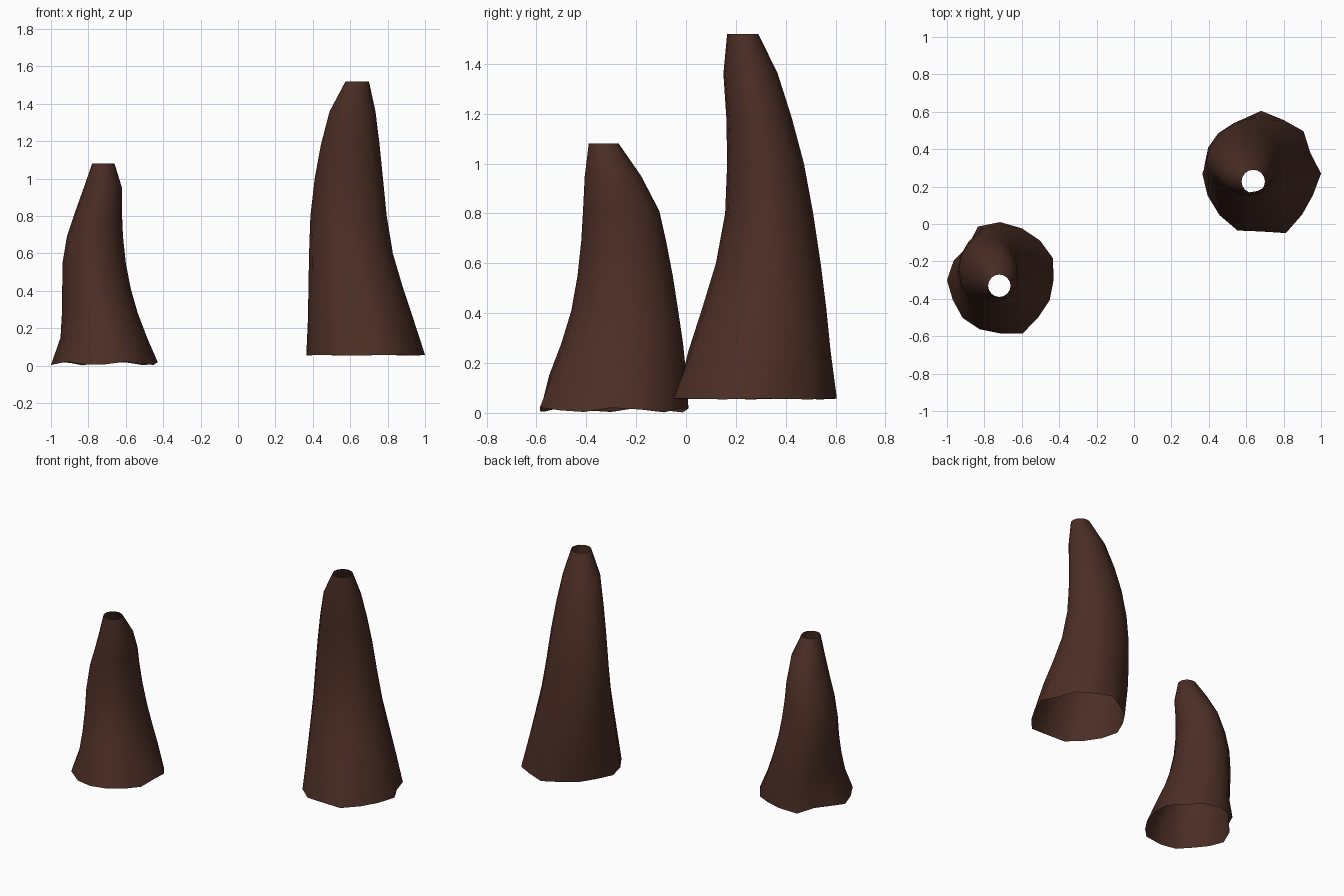
import bpy, bmesh, math

old = bpy.data.objects.get("Cube")
if old:
    bpy.data.objects.remove(old, do_unlink=True)

# Single dark brown material
brown = bpy.data.materials.new("dark brown")
brown.use_nodes = True
colour = (0.07, 0.027, 0.018, 1)
brown.diffuse_color = colour
brown.node_tree.nodes["Principled BSDF"].inputs["Base Color"].default_value = colour


def hollow_horn(name, centre, base_radii, rings, waviness):
    """Loft an open tube: ragged base outline, then rings (z, xmin, xmax, ymin, ymax)."""
    n = len(base_radii)
    mean = sum(base_radii) / n
    base_z = rings[0][0] - 0.2
    bm = bmesh.new()
    loops = []

    # Ragged foot
    foot = []
    for i, r in enumerate(base_radii):
        a = math.tau * i / n
        z = centre[2] + waviness * math.sin(5 * a + 1)
        foot.append(bm.verts.new((centre[0] + r * math.cos(a), centre[1] + r * math.sin(a), z)))
    loops.append(foot)

    # Body rings, the raggedness fading with height
    for z, x0, x1, y0, y1 in rings:
        fade = max(0, 0.5 - (z - base_z))
        loop = []
        for i, r in enumerate(base_radii):
            a = math.tau * i / n
            k = 1 + (r / mean - 1) * fade
            loop.append(bm.verts.new(((x0 + x1) / 2 + (x1 - x0) / 2 * k * math.cos(a),
                                      (y0 + y1) / 2 + (y1 - y0) / 2 * k * math.sin(a), z)))
        loops.append(loop)

    # Side walls, both ends left open
    for low, high in zip(loops, loops[1:]):
        for i in range(n):
            j = (i + 1) % n
            bm.faces.new((low[i], low[j], high[j], high[i]))

    mesh = bpy.data.meshes.new(name)
    bm.to_mesh(mesh)
    bm.free()
    mesh.materials.append(brown)
    mesh.shade_smooth()
    obj = bpy.data.objects.new(name, mesh)
    bpy.context.collection.objects.link(obj)


hollow_horn(
    "tall_horn", (0.68, 0.27, 0.056),
    [.32, .285, .32, .31, .335, .29, .29, .29, .315, .31, .315, .33, .31, .345, .31, .30],
    [(0.25, .375, .935, .01, .573), (0.42, .377, .88, .065, .56),
     (0.60, .38, .828, .12, .54), (0.80, .387, .795, .157, .51),
     (1.00, .41, .775, .165, .473), (1.18, .443, .757, .162, .425),
     (1.36, .49, .735, .15, .368), (1.52, .575, .70, .165, .29)],
    0.002)

hollow_horn(
    "short_horn", (-0.715, -0.30, 0.012),
    [.285, .305, .30, .30, .31, .31, .25, .27, .285, .275, .285, .285, .285, .31, .285, .285],
    [(0.15, -.95, -.485, -.55, -.005), (0.28, -.942, -.535, -.50, -.015),
     (0.41, -.94, -.573, -.46, -.032), (0.55, -.938, -.60, -.435, -.053),
     (0.69, -.915, -.615, -.42, -.08), (0.81, -.875, -.62, -.413, -.107),
     (0.95, -.825, -.62, -.406, -.18), (1.08, -.78, -.66, -.39, -.27)],
    0.01)
